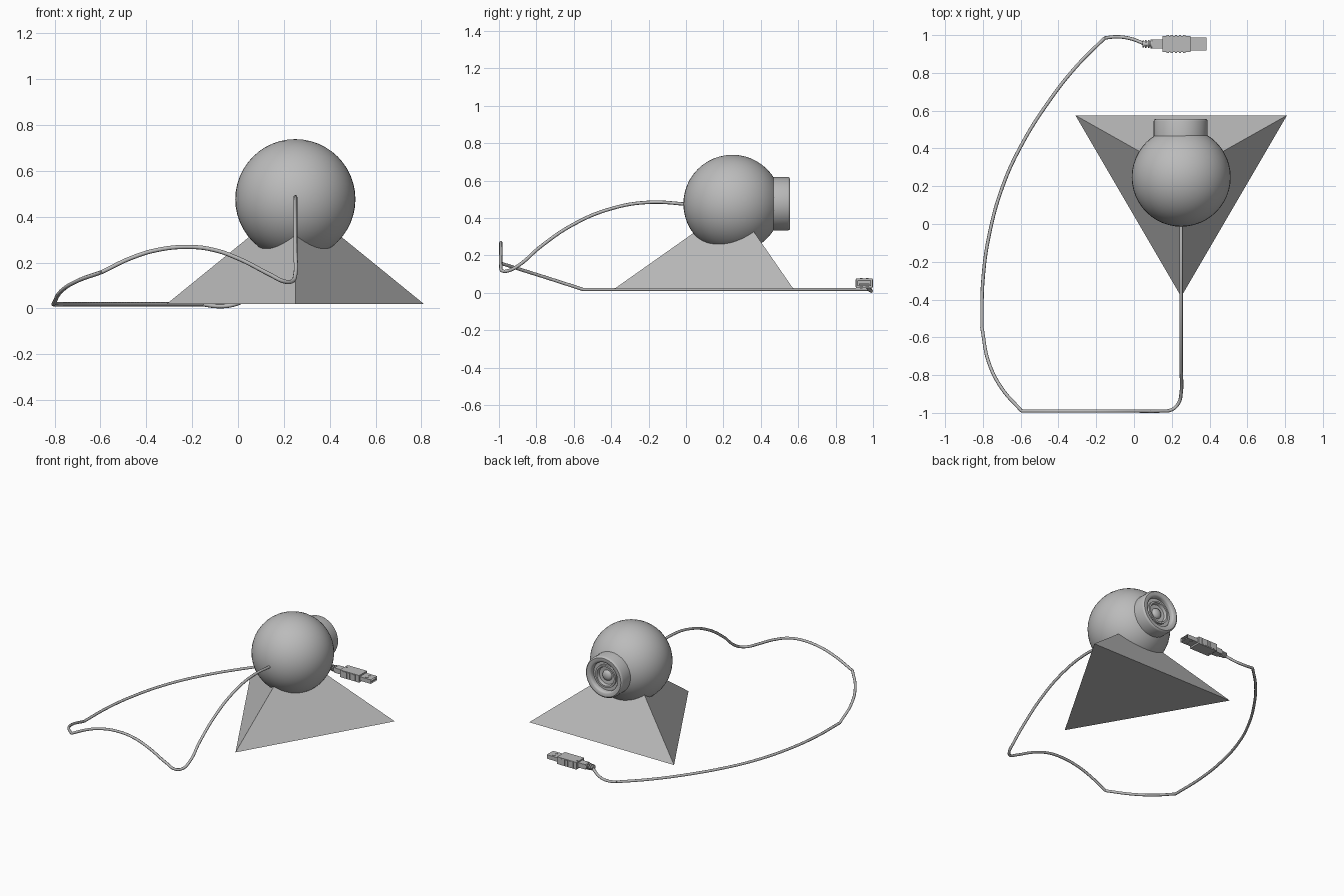
import bpy, bmesh, math
from mathutils import Matrix, Vector

if "Cube" in bpy.data.objects:
    bpy.data.objects.remove(bpy.data.objects["Cube"], do_unlink=True)

grey = bpy.data.materials.new("plain grey")
grey.use_nodes = True
COLOR = (0.5, 0.5, 0.5, 1)
grey.diffuse_color = COLOR
grey.node_tree.nodes["Principled BSDF"].inputs["Base Color"].default_value = COLOR

CENTER = Vector((0.25, 0.248, 0.476))


def finish(name, bm, smooth=False):
    bmesh.ops.recalc_face_normals(bm, faces=bm.faces)
    mesh = bpy.data.meshes.new(name)
    bm.to_mesh(mesh)
    bm.free()
    mesh.materials.append(grey)
    ob = bpy.data.objects.new(name, mesh)
    bpy.context.collection.objects.link(ob)
    if smooth:
        bpy.ops.object.select_all(action='DESELECT')
        ob.select_set(True)
        bpy.context.view_layer.objects.active = ob
        bpy.ops.object.shade_smooth_by_angle(angle=math.radians(35))
    return ob


def add_box(bm, lo, hi):
    lo, hi = Vector(lo), Vector(hi)
    m = Matrix.Translation((lo + hi) / 2) @ Matrix.Diagonal((*(hi - lo), 1))
    return bmesh.ops.create_cube(bm, size=1, matrix=m)["verts"]


def lathe(name, profile, origin, axis, steps=40):
    """Turn (radius, distance along axis) points around an axis."""
    bm = bmesh.new()
    axis = Vector(axis)
    verts = [bm.verts.new(Vector(origin) + Vector((0, 0, r)) + axis * d) for r, d in profile]
    edges = [bm.edges.new(pair) for pair in zip(verts, verts[1:])]
    bmesh.ops.spin(bm, geom=verts + edges, cent=origin, axis=axis,
                   angle=math.tau, steps=steps, use_duplicate=False)
    bmesh.ops.remove_doubles(bm, verts=bm.verts, dist=0.0002)
    return finish(name, bm, True)


# Three-sided pyramid stand
bm = bmesh.new()
base = [bm.verts.new((x, y, 0.02)) for x, y in ((-0.31, 0.575), (0.81, 0.575), (0.25, -0.385))]
apex = bm.verts.new((0.25, 0.26, 0.475))
bm.faces.new(base)
for i in range(3):
    bm.faces.new((base[i], base[(i + 1) % 3], apex))
finish("pyramid_stand", bm)

# Ball housing
bm = bmesh.new()
bmesh.ops.create_uvsphere(bm, u_segments=48, v_segments=24, radius=0.262,
                          matrix=Matrix.Translation(CENTER))
finish("ball_housing", bm, True)

# Lens barrel with stepped recess and a small glass dome
lens = [(0.135, 0.44), (0.143, 0.45), (0.143, 0.544), (0.14, 0.552), (0.133, 0.557),
        (0.112, 0.557), (0.104, 0.552), (0.1, 0.544), (0.1, 0.524), (0.078, 0.524),
        (0.078, 0.538), (0.066, 0.538), (0.06, 0.518), (0.036, 0.515),
        (0.033, 0.523), (0.022, 0.531), (0, 0.535)]
lathe("lens_barrel", lens, (CENTER.x - 0.003, 0, CENTER.z), (0, 1, 0))

# Cable: smooth runs that meet at corners
runs = [
    [(0.25, 0.02, 0.473), (0.25, -0.2, 0.484), (0.25, -0.4, 0.45), (0.25, -0.6, 0.367),
     (0.25, -0.78, 0.245), (0.25, -0.89, 0.15), (0.235, -0.95, 0.118),
     (0.2, -0.983, 0.118), (0.14, -0.99, 0.147), (0, -0.99, 0.218), (-0.11, -0.99, 0.256),
     (-0.22, -0.99, 0.268), (-0.35, -0.99, 0.255), (-0.46, -0.99, 0.222),
     (-0.595, -0.99, 0.158)],
    [(-0.595, -0.99, 0.158), (-0.7, -0.87, 0.12), (-0.77, -0.73, 0.076),
     (-0.805, -0.55, 0.018)],
    [(-0.805, -0.55, 0.018), (-0.8, -0.3, 0.018), (-0.765, -0.05, 0.018),
     (-0.695, 0.2, 0.018), (-0.6, 0.41, 0.018), (-0.45, 0.65, 0.018),
     (-0.3, 0.84, 0.018), (-0.155, 0.985, 0.018)],
    [(-0.155, 0.985, 0.018), (-0.09, 0.991, 0.0095), (-0.02, 0.982, 0.016),
     (0.06, 0.952, 0.05)],
]
curve = bpy.data.curves.new("cable", 'CURVE')
curve.dimensions = '3D'
curve.bevel_depth = 0.009
curve.bevel_resolution = 2
curve.use_fill_caps = True
curve.resolution_u = 8
for run in runs:
    spline = curve.splines.new('BEZIER')
    spline.bezier_points.add(len(run) - 1)
    for point, co in zip(spline.bezier_points, run):
        point.co = co
        point.handle_left_type = point.handle_right_type = 'AUTO'
    spline.use_smooth = True
curve.materials.append(grey)
bpy.context.collection.objects.link(bpy.data.objects.new("cable", curve))

# Ribbed strain relief
PLUG = Vector((0, 0.953, 0.051))
ribs = [(0, 0.045)]
for i in range(4):
    x, r = 0.045 + i * 0.014, 0.019 + i * 0.0015
    ribs += [(r, x), (r, x + 0.008), (0.013, x + 0.008), (0.013, x + 0.014)]
ribs.append((0, 0.105))
lathe("strain_relief", ribs, PLUG, (1, 0, 0), 16)

# Plug grip: narrow neck, wide body and side ridges
bm = bmesh.new()
add_box(bm, (0.094, 0.929, 0.034), (0.155, 0.977, 0.068))
add_box(bm, (0.15, 0.91, 0.026), (0.3, 0.996, 0.076))
for i in range(5):
    x = 0.172 + i * 0.022
    add_box(bm, (x, 0.906, 0.03), (x + 0.012, 1.0, 0.072))
for side in (-1, 1):
    for dy in (-0.016, 0.016):
        m = Matrix.Translation(PLUG + Vector((0.162, dy, side * 0.025)))
        bmesh.ops.create_cone(bm, cap_ends=True, segments=12, radius1=0.006,
                              radius2=0.006, depth=0.004, matrix=m)
finish("plug_grip", bm)

# Hollow metal sleeve with contact tongue and latch studs
bm = bmesh.new()
add_box(bm, (0.29, 0.918, 0.037), (0.385, 0.988, 0.065))
end = max(bm.faces, key=lambda f: f.calc_center_median().x)
bmesh.ops.inset_region(bm, faces=[end], thickness=0.004)
bmesh.ops.translate(bm, verts=end.verts, vec=(-0.07, 0, 0))
finish("plug_sleeve", bm)

bm = bmesh.new()
add_box(bm, (0.31, 0.924, 0.042), (0.38, 0.982, 0.05))
finish("contact_tongue", bm)

bm = bmesh.new()
for z in (0.037, 0.065):
    for dy in (-0.016, 0.016):
        m = Matrix.Translation((0.342, PLUG.y + dy, z))
        bmesh.ops.create_cone(bm, cap_ends=True, segments=12, radius1=0.009,
                              radius2=0.009, depth=0.004, matrix=m)
finish("latch_studs", bm)
